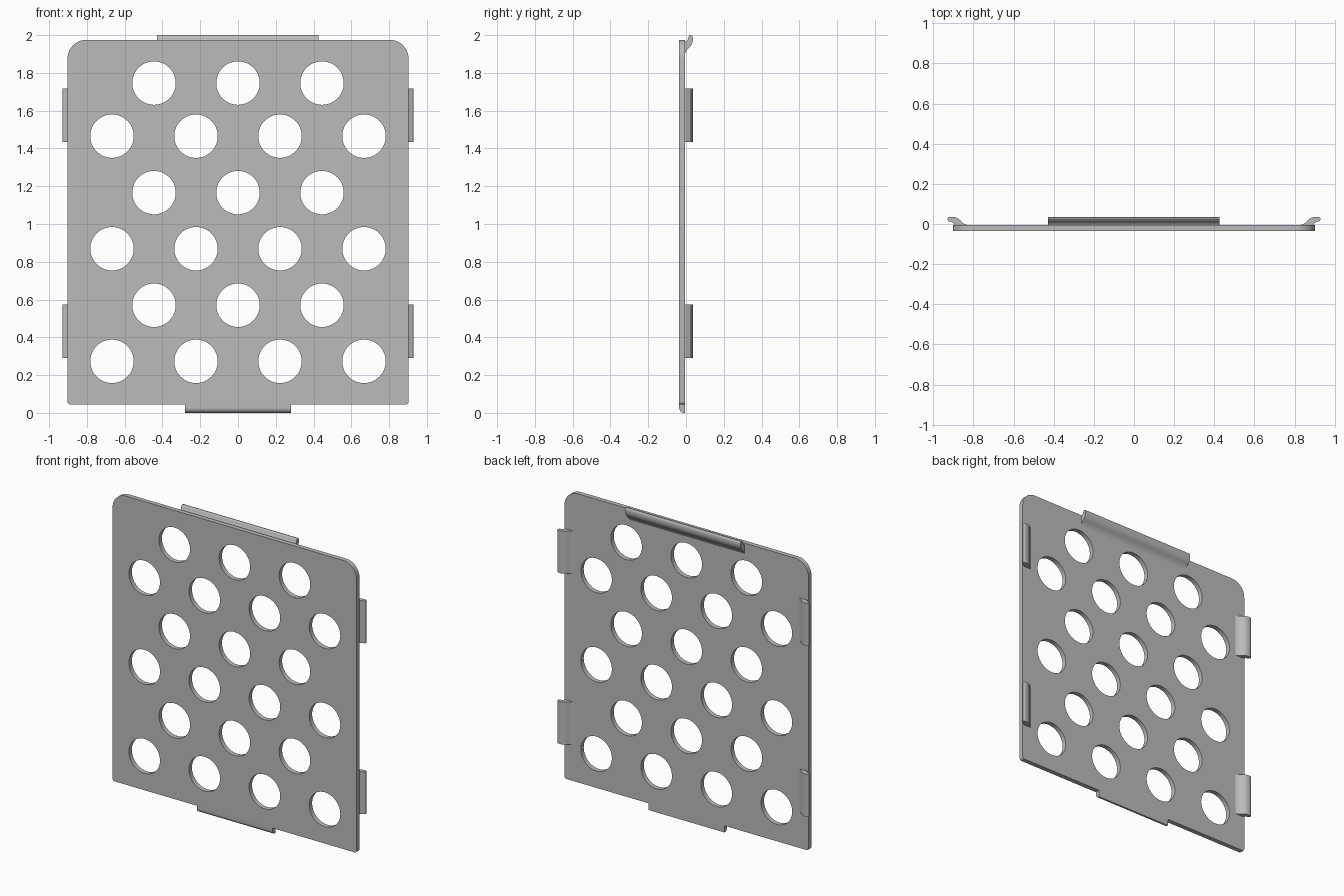
import bpy, bmesh, math
from mathutils import Vector

if "Cube" in bpy.data.objects:
    bpy.data.objects.remove(bpy.data.objects["Cube"])

grey = bpy.data.materials.new("plain grey")
grey.diffuse_color = (0.5, 0.5, 0.5, 1)
grey.use_nodes = True
grey.node_tree.nodes["Principled BSDF"].inputs["Base Color"].default_value = grey.diffuse_color
FRONT, BACK = -0.036, -0.005      # panel faces
HALF_W, LOW, TOP = 0.903, 0.045, 1.975


def finish(name, bm):
    bmesh.ops.recalc_face_normals(bm, faces=bm.faces)
    mesh = bpy.data.meshes.new(name)
    bm.to_mesh(mesh)
    bm.free()
    ob = bpy.data.objects.new(name, mesh)
    bpy.context.collection.objects.link(ob)
    mesh.materials.append(grey)
    return ob


def add_prism(bm, pts, place, lo, hi):
    """Extrude a closed profile from lo to hi; place maps (a, b, t) to xyz."""
    rings = [[bm.verts.new(Vector(place(a, b, t))) for a, b in pts] for t in (lo, hi)]
    bm.faces.new(rings[0])
    bm.faces.new(rings[1])
    n = len(pts)
    for i in range(n):
        j = (i + 1) % n
        bm.faces.new((rings[0][i], rings[0][j], rings[1][j], rings[1][i]))


def prism(name, pts, place, lo, hi):
    bm = bmesh.new()
    add_prism(bm, pts, place, lo, hi)
    return finish(name, bm)


def arc(cx, cy, r, a0, a1, n):
    return [(cx + r * math.cos(math.radians(a0 + (a1 - a0) * i / n)),
             cy + r * math.sin(math.radians(a0 + (a1 - a0) * i / n))) for i in range(n + 1)]


def smooth(ob):
    bpy.ops.object.select_all(action='DESELECT')
    ob.select_set(True)
    bpy.context.view_layer.objects.active = ob
    bpy.ops.object.shade_smooth_by_angle(angle=math.radians(35))


def upright(x, z, y):
    return (x, y, z)


# Panel: large radius at the top corners, small at the bottom
R, r = 0.1, 0.015
outline = (arc(HALF_W - R, TOP - R, R, 0, 90, 12) + arc(R - HALF_W, TOP - R, R, 90, 180, 12)
           + arc(r - HALF_W, LOW + r, r, 180, 270, 4) + arc(HALF_W - r, LOW + r, r, 270, 360, 4))
panel = prism("panel", outline, upright, FRONT, BACK)

# Staggered round holes
bm = bmesh.new()
for row, z in enumerate((0.273, 0.57, 0.869, 1.166, 1.465, 1.746)):
    count = 3 if row % 2 else 4
    for i in range(count):
        x = (i - (count - 1) / 2) * 0.4447
        add_prism(bm, arc(x, z, 0.115, 0, 352.5, 47), upright, FRONT - 0.1, BACK + 0.1)
cutter = finish("hole_cutter", bm)
cutter.hide_render = True
mod = panel.modifiers.new("holes", 'BOOLEAN')
mod.operation, mod.solver, mod.object = 'DIFFERENCE', 'EXACT', cutter
bpy.context.view_layer.objects.active = panel
bpy.ops.object.modifier_apply(modifier=mod.name)
bpy.data.objects.remove(cutter)
smooth(panel)

# Bottom tab with a rounded front edge
tab = ([(BACK, LOW + 0.005), (FRONT, LOW + 0.005)]
       + arc(FRONT + 0.026, 0.026, 0.026, 180, 270, 8) + [(BACK, 0)])
smooth(prism("bottom_tab", tab, lambda y, z, x: (x, y, z), -0.28, 0.28))

# Curved clip profile: (distance beyond the panel edge, height off the back face)
clip = [(-0.075, -0.004), (-0.068, 0.001), (-0.058, 0.005), (-0.048, 0.012), (-0.039, 0.022),
        (-0.029, 0.031), (-0.016, 0.038), (-0.002, 0.041), (0.012, 0.041), (0.021, 0.039),
        (0.026, 0.034), (0.027, 0.028), (0.024, 0.022), (0.017, 0.018), (0.008, 0.016),
        (0.0, 0.012), (-0.006, 0.006), (-0.010, -0.004)]

# Top clip
smooth(prism("top_clip", clip, lambda u, h, x: (x, BACK + h, TOP + u - 0.002), -0.428, 0.425))

# Two clips on each side
for side, word in ((-1, "left"), (1, "right")):
    for level, lo in (("lower", 0.29), ("upper", 1.433)):
        smooth(prism(f"{word}_{level}_clip", clip,
                     lambda u, h, z, s=side: (s * (HALF_W + u), BACK + h, z), lo, lo + 0.284))
